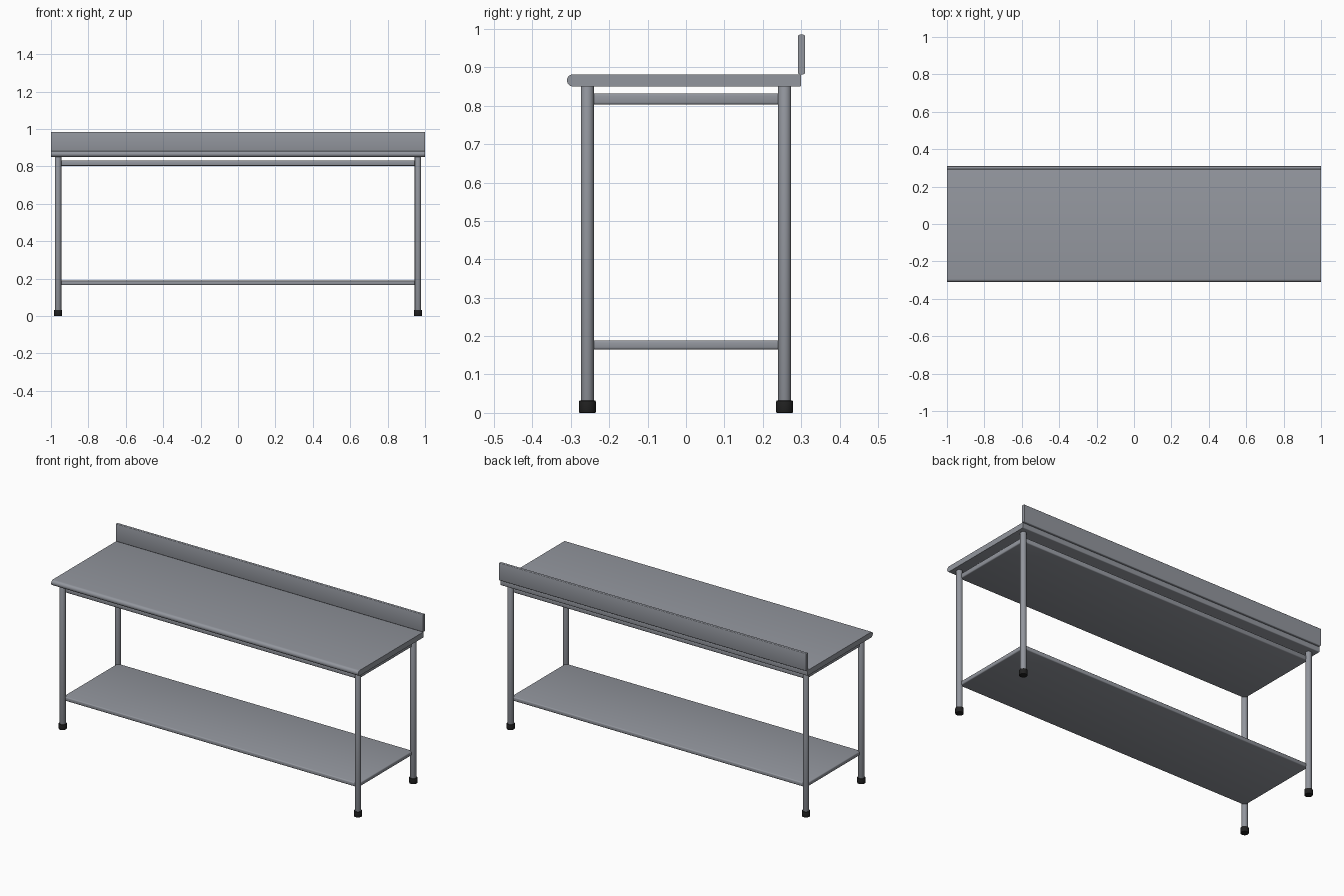
import bpy, bmesh, math

cube = bpy.data.objects.get("Cube")
if cube:
    bpy.data.objects.remove(cube)


def material(name, color):
    m = bpy.data.materials.new(name)
    m.use_nodes = True
    m.diffuse_color = (*color, 1)
    m.node_tree.nodes["Principled BSDF"].inputs["Base Color"].default_value = (*color, 1)
    return m


steel = material("brushed steel", (0.29, 0.305, 0.34))
rubber = material("black rubber", (0.015, 0.015, 0.015))


def finish(name, bm, mat):
    bmesh.ops.recalc_face_normals(bm, faces=bm.faces)
    mesh = bpy.data.meshes.new(name)
    bm.to_mesh(mesh)
    bm.free()
    mesh.materials.append(mat)
    obj = bpy.data.objects.new(name, mesh)
    bpy.context.collection.objects.link(obj)
    bpy.ops.object.select_all(action="DESELECT")
    obj.select_set(True)
    bpy.context.view_layer.objects.active = obj
    bpy.ops.object.shade_smooth_by_angle(angle=math.radians(35))
    return obj


def arc(cy, cz, r, start, end, steps):
    """Points on a circle in the side plane, angles in degrees."""
    angles = [math.radians(start + (end - start) * i / steps) for i in range(steps + 1)]
    return [(cy + r * math.cos(a), cz + r * math.sin(a)) for a in angles]


def extrude_profile(name, points, half_width, mat):
    """Sweep a side profile of (y, z) points along x."""
    bm = bmesh.new()
    face = bm.faces.new([bm.verts.new((-half_width, y, z)) for y, z in points])
    swept = bmesh.ops.extrude_face_region(bm, geom=[face])["geom"]
    verts = [v for v in swept if isinstance(v, bmesh.types.BMVert)]
    bmesh.ops.translate(bm, verts=verts, vec=(2 * half_width, 0, 0))
    return finish(name, bm, mat)


def rounded_box(name, low, high, radius, mat):
    bm = bmesh.new()
    bmesh.ops.create_cube(bm, size=1)
    for v in bm.verts:
        v.co = [(a + b) / 2 + c * (b - a) for a, b, c in zip(low, high, v.co)]
    bmesh.ops.bevel(bm, geom=bm.edges[:], offset=radius, segments=3,
                    profile=0.5, affect="EDGES")
    return finish(name, bm, mat)


def cylinder(name, x, y, bottom, top, radius, mat, bevel):
    bm = bmesh.new()
    bmesh.ops.create_cone(bm, cap_ends=True, segments=32, radius1=radius,
                          radius2=radius, depth=top - bottom)
    bmesh.ops.translate(bm, verts=bm.verts, vec=(x, y, (top + bottom) / 2))
    rims = [e for e in bm.edges if abs(e.verts[0].co.z - e.verts[1].co.z) < 1e-5]
    bmesh.ops.bevel(bm, geom=rims, offset=bevel, segments=2, profile=0.5, affect="EDGES")
    return finish(name, bm, mat)


# Worktop with a fully rolled front edge and softened back corners
profile = arc(-0.294, 0.866, 0.016, 90, 270, 14)
profile += arc(0.295, 0.855, 0.005, -90, 0, 3) + arc(0.295, 0.877, 0.005, 0, 90, 3)
extrude_profile("worktop", profile, 1.0, steel)

# Upright splash panel along the back
r = 0.004
corners = [(0.306, 0.886, -90), (0.306, 0.981, 0), (0.296, 0.981, 90), (0.296, 0.886, 180)]
profile = [p for y, z, a in corners for p in arc(y, z, r, a, a + 90, 3)]
extrude_profile("back_splash", profile, 1.0, steel)

# Support panel under the worktop, and the lower shelf
for name, low, high in (("under_panel", 0.803, 0.832), ("lower_shelf", 0.165, 0.189)):
    rounded_box(name, (-0.962, -0.255, low), (0.962, 0.255, high), 0.006, steel)

# Tubular legs on rubber feet
for side, sx in (("left", 1), ("right", -1)):
    for end, sy in (("front", -1), ("back", 1)):
        x, y = sx * 0.962, sy * 0.257
        cylinder(f"{end}_{side}_leg", x, y, 0.028, 0.851, 0.017, steel, 0.002)
        cylinder(f"{end}_{side}_foot", x, y, 0, 0.032, 0.022, rubber, 0.002)
